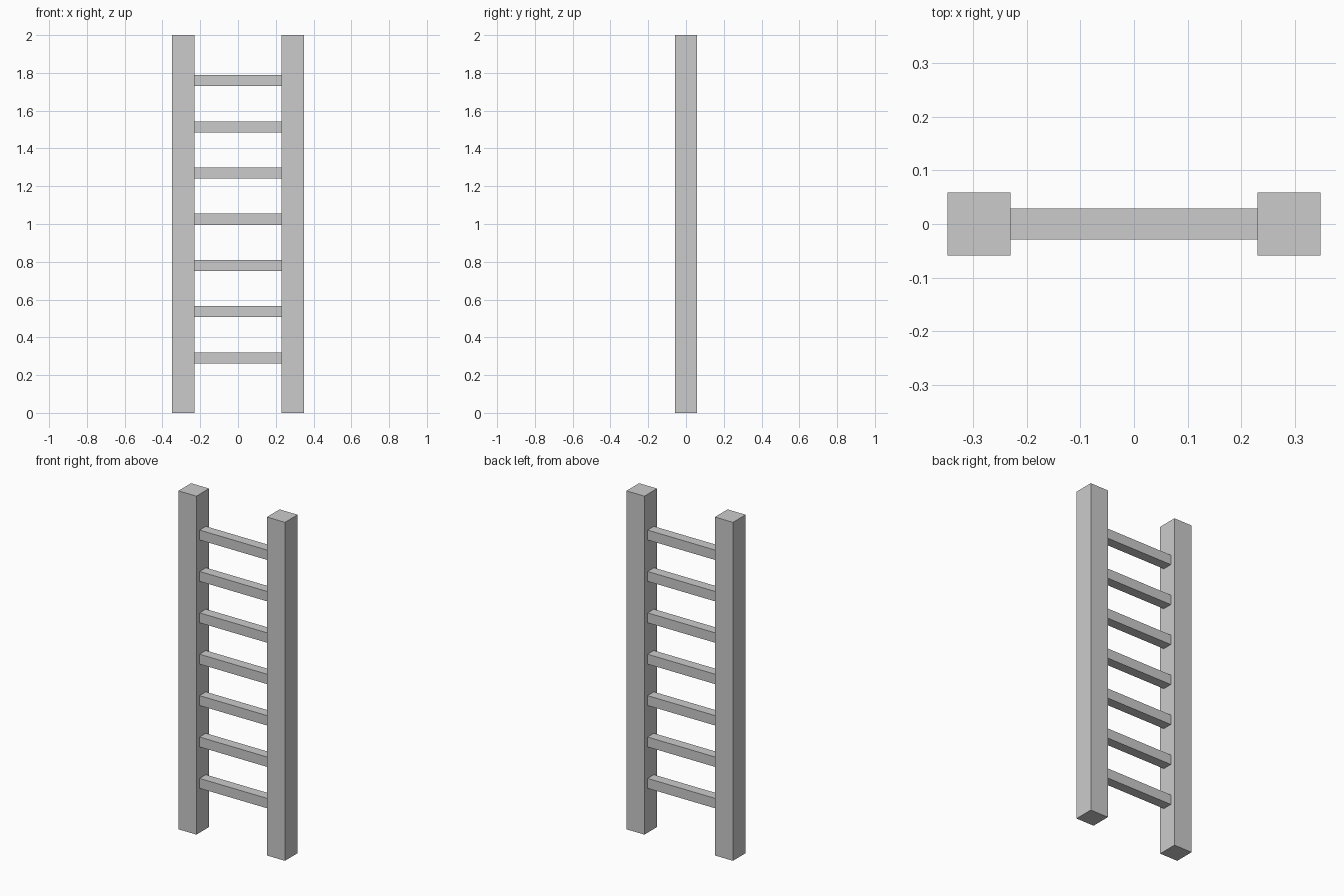
import bpy

if "Cube" in bpy.data.objects:
    bpy.data.objects.remove(bpy.data.objects["Cube"])

HEIGHT = 2.0
RAIL = 0.118          # square rail section
RUNG = 0.0585         # square rung section
INNER = 0.2305        # half the gap between the rails
RUNGS = 7
FIRST_Z, LAST_Z = 0.2915, 1.759


def box(name, size, centre):
    bpy.ops.mesh.primitive_cube_add(size=1, location=centre)
    obj = bpy.context.object
    obj.name = name
    obj.scale = size
    bpy.ops.object.transform_apply(location=False, rotation=False, scale=True)
    return obj


# Side rails
for side, name in ((-1, "left_rail"), (1, "right_rail")):
    box(name, (RAIL, RAIL, HEIGHT), (side * (INNER + RAIL / 2), 0, HEIGHT / 2))

# Evenly spaced rungs, ending flush against the rails
step = (LAST_Z - FIRST_Z) / (RUNGS - 1)
for i in range(RUNGS):
    box(f"rung_{i + 1}", (2 * INNER, RUNG, RUNG), (0, 0, FIRST_Z + i * step))
